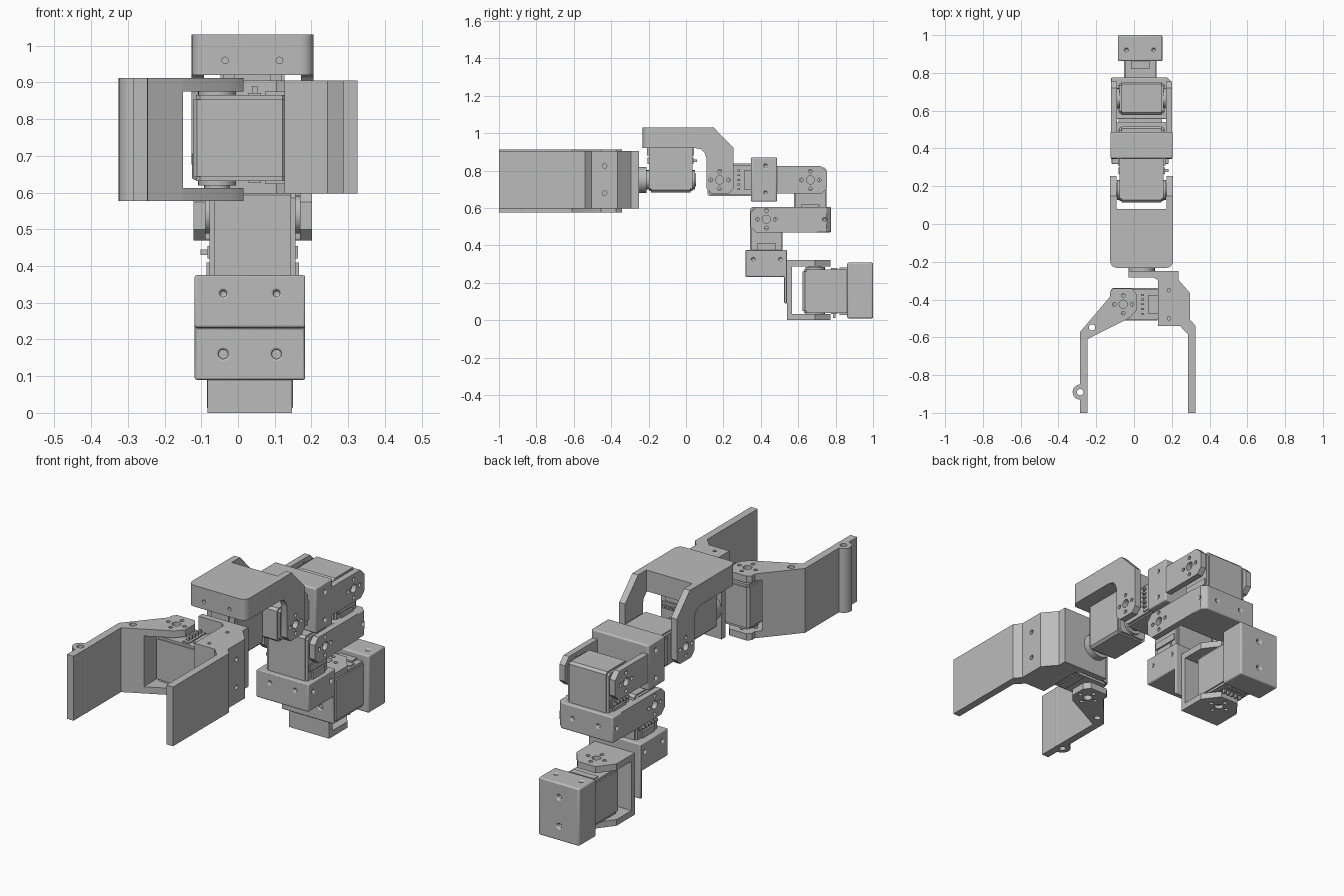
import bpy, bmesh
from math import cos, sin, pi
from mathutils import Vector, Matrix

cube = bpy.data.objects.get("Cube")
if cube:
    bpy.data.objects.remove(cube, do_unlink=True)

GREY = bpy.data.materials.new("plain grey")
GREY.use_nodes = True
COLOUR = (0.5, 0.5, 0.5, 1)
GREY.diffuse_color = COLOUR
GREY.node_tree.nodes["Principled BSDF"].inputs["Base Color"].default_value = COLOUR
AXES = {"x": Vector((1, 0, 0)), "y": Vector((0, 1, 0)), "z": Vector((0, 0, 1))}
PARTS = []


def finish(name, bm, keep=True):
    bmesh.ops.recalc_face_normals(bm, faces=bm.faces)
    mesh = bpy.data.meshes.new(name)
    bm.to_mesh(mesh)
    bm.free()
    mesh.materials.append(GREY)
    obj = bpy.data.objects.new(name, mesh)
    bpy.context.collection.objects.link(obj)
    if keep:
        PARTS.append(obj)
    return obj


def place(axis, a, b, c):
    """Point from two profile coordinates and a height along the axis."""
    return {"x": (c, a, b), "y": (a, c, b), "z": (a, b, c)}[axis]


def add_prism(bm, axis, pts, lo, hi):
    ends = [[bm.verts.new(place(axis, a, b, h)) for a, b in pts] for h in (lo, hi)]
    bm.faces.new(ends[0])
    bm.faces.new(ends[1])
    for i in range(len(pts)):
        j = (i + 1) % len(pts)
        bm.faces.new((ends[0][i], ends[0][j], ends[1][j], ends[1][i]))


def circle(a, b, r, n=24):
    return [(a + r * cos(2 * pi * i / n), b + r * sin(2 * pi * i / n)) for i in range(n)]


def rect(a0, a1, b0, b1, cuts=(0, 0, 0, 0)):
    """Rectangle with each corner chamfered, from low-low anticlockwise."""
    c, pts = cuts, []
    pts += [(a0, b0 + c[0]), (a0 + c[0], b0)] if c[0] else [(a0, b0)]
    pts += [(a1 - c[1], b0), (a1, b0 + c[1])] if c[1] else [(a1, b0)]
    pts += [(a1, b1 - c[2]), (a1 - c[2], b1)] if c[2] else [(a1, b1)]
    pts += [(a0 + c[3], b1), (a0, b1 - c[3])] if c[3] else [(a0, b1)]
    return pts


def prism(name, axis, *pieces):
    bm = bmesh.new()
    for pts, lo, hi in pieces:
        add_prism(bm, axis, pts, lo, hi)
    return finish(name, bm)


def drill(obj, axis, holes, lo, hi):
    """Cut round holes (a, b, radius) from lo to hi along an axis."""
    bm = bmesh.new()
    for a, b, r in holes:
        add_prism(bm, axis, circle(a, b, r, 16), lo, hi)
    cutter = finish("hole_cutter", bm, False)
    cutter.hide_render = True
    mod = obj.modifiers.new("holes", "BOOLEAN")
    mod.object, mod.operation, mod.solver = cutter, "DIFFERENCE", "EXACT"
    bpy.context.view_layer.objects.active = obj
    bpy.ops.object.modifier_apply(modifier=mod.name)
    bpy.data.objects.remove(cutter, do_unlink=True)


def soften(obj, width, segments=3):
    mod = obj.modifiers.new("soft edges", "BEVEL")
    mod.width, mod.segments, mod.limit_method = width, segments, "ANGLE"
    return obj


def horn_holes(a, b):
    """Centre hole and four screw holes of a joint."""
    return [(a, b, 0.022)] + [(u, v, 0.01) for u, v in circle(a, b, 0.047, 4)]


def servo(name, centre, into, axis):
    """Motor with its shaft on local z and its body running along local x."""
    x, z = Vector(into), Vector(axis)
    m = Matrix((x, z.cross(x), z)).transposed().to_4x4()
    m.translation = centre
    bm = bmesh.new()
    add_prism(bm, "z", rect(-0.066, 0.19, -0.087, 0.087, (0.012,) * 4), -0.105, 0.105)
    add_prism(bm, "z", rect(-0.058, 0.19, -0.08, 0.08, (0.012,) * 4), -0.117, 0.117)
    for s in (-1, 1):
        add_prism(bm, "z", circle(0, 0, 0.052), s * 0.11, s * 0.13)
        add_prism(bm, "z", circle(0, 0, 0.035), s * 0.11, s * 0.136)
        add_prism(bm, "z", rect(0.085, 0.12, -0.07, 0.07), s * 0.11, s * 0.123)
        add_prism(bm, "z", rect(0.13, 0.19, -0.05, 0.05), s * 0.11, s * 0.126)
    for i in range(-2, 3):
        add_prism(bm, "z", rect(0.095, 0.11, i * 0.025 - 0.005, i * 0.025 + 0.005), 0.11, 0.142)
    bm.transform(m)
    return finish(name, bm)


X, Y, Z = AXES["x"], AXES["y"], AXES["z"]
MID = 0.04
ARMS = ((-0.121, -0.089), (0.169, 0.201))

# Base: motor, its rear housing and the turning bracket
servo("base_motor", (0.033, 0.69, 0.155), Y, -Z)
base = soften(prism("base_housing", "z", (rect(-0.085, 0.15, 0.862, 1), 0.01, 0.308)), 0.008)
drill(base, "y", [(0.033, 0.085, 0.011), (0.033, 0.235, 0.011)], 0.97, 1.1)
drill(base, "z", [(-0.04, 0.92, 0.009), (0.105, 0.92, 0.009)], 0.28, 0.4)

arm = rect(-0.083, 0.147, 0.54, 0.772, (0, 0.07, 0.07, 0))
arm = [(-0.083, 0.54), (0.147, 0.54), (0.147, 0.69), (0.085, 0.772), (-0.02, 0.772), (-0.083, 0.69)]
bracket = prism("base_bracket", "z", (arm, 0, 0.032), (arm, 0.288, 0.322),
                (rect(-0.083, 0.147, 0.54, 0.568), 0.016, 0.305))
drill(bracket, "z", horn_holes(0.033, 0.69), -0.1, 0.4)

# Shoulder: holder with its hanging plate, motor and link
holder = soften(prism("shoulder_holder", "x",
                      ([(0.318, 0.232), (0.525, 0.232), (0.525, 0.09), (0.541, 0.09),
                        (0.541, 0.375), (0.318, 0.375)], -0.118, 0.183)), 0.006)
drill(holder, "y", [(-0.04, 0.16, 0.013), (0.105, 0.16, 0.013)], 0.5, 0.6)
drill(holder, "y", [(-0.04, 0.325, 0.009), (0.105, 0.325, 0.009)], 0.2, 0.34)
for lo, hi in ((-0.2, -0.1), (0.165, 0.3)):
    drill(holder, "x", [(0.36, 0.325, 0.009), (0.505, 0.325, 0.009)], lo, hi)
servo("shoulder_motor", (MID, 0.43, 0.54), -Z, -X)

side = rect(0.345, 0.70, 0.47, 0.605, (0.03, 0, 0, 0.03))
for side_name, (lo, hi) in zip(("right", "left"), ARMS):
    link = prism("upper_link_arm_" + side_name, "x", (side, lo, hi))
    drill(link, "x", horn_holes(0.43, 0.54), lo - 0.1, hi + 0.1)
elbow = prism("elbow_holder", "z",
              (rect(-0.121, 0.201, 0.555, 0.775, (0, 0.025, 0.025, 0)), 0.47, 0.605))
elbow = soften(elbow, 0.006)
drill(elbow, "y", [(-0.035, 0.538, 0.009), (0.113, 0.538, 0.009)], 0.74, 0.9)
for lo, hi in ((-0.2, -0.1), (0.18, 0.3)):
    drill(elbow, "x", [(0.59, 0.538, 0.009), (0.74, 0.538, 0.009)], lo, hi)

# Elbow motor and forearm
servo("elbow_motor", (MID, 0.665, 0.75), -Z, -X)
side = rect(0.45, 0.755, 0.678, 0.825, (0, 0.03, 0.035, 0))
for side_name, (lo, hi) in zip(("right", "left"), ARMS):
    link = prism("forearm_arm_" + side_name, "x", (side, lo, hi))
    drill(link, "x", horn_holes(0.665, 0.75), lo - 0.1, hi + 0.1)
fore = soften(prism("forearm_holder", "y", (rect(-0.125, 0.205, 0.635, 0.87), 0.347, 0.487)), 0.008)
for lo, hi in ((-0.2, -0.1), (0.18, 0.3)):
    drill(fore, "x", [(0.425, 0.825, 0.009), (0.425, 0.68, 0.009)], lo, hi)

# Wrist pitch motor and the hooked wrist link
servo("wrist_pitch_motor", (MID, 0.18, 0.75), Y, X)
hook = [(0.05, 0.92), (0.05, 1.03), (0.148, 1.03), (0.255, 0.92), (0.255, 0.705), (0.228, 0.677),
        (0.137, 0.677), (0.11, 0.705), (0.11, 0.865), (0.1, 0.895), (0.08, 0.914)]
for side_name, (lo, hi) in zip(("right", "left"), ((-0.126, -0.092), (0.172, 0.206))):
    link = prism("wrist_arm_" + side_name, "x", (hook, lo, hi))
    drill(link, "x", horn_holes(0.18, 0.75), lo - 0.1, hi + 0.1)
front = [(-0.126, 0.08)]
for cx, start in ((-0.091, pi), (0.171, 1.5 * pi)):
    front += [(cx + 0.035 * cos(start + i * pi / 12), -0.197 + 0.035 * sin(start + i * pi / 12))
              for i in range(7)]
front.append((0.206, 0.08))
cap = prism("wrist_cap", "z", (front, 0.92, 1.03))
drill(cap, "y", [(-0.035, 0.96, 0.009), (0.113, 0.96, 0.009)], -0.3, -0.2)

# Wrist roll motor and its output coupling
servo("wrist_roll_motor", (MID, -0.082, 0.75), Z, Y)
prism("wrist_coupling", "y", (circle(MID, 0.75, 0.07, 32), -0.255, -0.21))

# Gripper: fixed jaw with motor housing
fixed = [(-0.03, -0.25), (0.235, -0.25), (0.235, -0.295), (0.296, -0.365), (0.296, -0.505),
         (0.326, -0.54), (0.326, -1), (0.287, -1), (0.287, -0.585), (0.244, -0.54),
         (0.127, -0.54), (0.127, -0.3), (0.105, -0.282), (-0.03, -0.282)]
jaw = prism("fixed_jaw", "z", (fixed, 0.597, 0.905))
drill(jaw, "z", [(0.185, -0.35, 0.009), (0.185, -0.5, 0.009)], 0.88, 1)
drill(jaw, "x", [(-0.435, 0.825, 0.012), (-0.435, 0.68, 0.012)], 0.27, 0.4)
servo("gripper_motor", (-0.057, -0.425, 0.749), X, Z)

# Moving jaw: two pivot plates, wall and rounded eyelet
plate = [(-0.286, -0.572), (-0.127, -0.385), (-0.127, -0.36), (-0.11, -0.342), (-0.01, -0.342),
         (0.015, -0.375), (0.015, -0.455), (-0.02, -0.495), (-0.247, -0.61)]
wall = [(-0.286, -0.572), (-0.15, -0.412), (-0.15, -0.561), (-0.247, -0.61),
        (-0.247, -1), (-0.286, -1)]
for level, lo, hi in (("lower", 0.577, 0.612), ("upper", 0.876, 0.912)):
    pivot = prism("moving_jaw_plate_" + level, "z", (plate, lo, hi))
    drill(pivot, "z", horn_holes(-0.057, -0.425) + [(-0.222, -0.548, 0.017)], lo - 0.1, hi + 0.1)
moving = prism("moving_jaw_wall", "z", (wall, 0.577, 0.912))
eyelet = prism("moving_jaw_eyelet", "z", (circle(-0.285, -0.89, 0.04), 0.577, 0.912))
drill(moving, "z", [(-0.222, -0.548, 0.017), (-0.285, -0.89, 0.017)], 0.5, 1)
drill(eyelet, "z", [(-0.285, -0.89, 0.017)], 0.5, 1)

# Smooth round surfaces while keeping machined edges sharp
bpy.ops.object.select_all(action="DESELECT")
for part in PARTS:
    part.select_set(True)
bpy.context.view_layer.objects.active = PARTS[0]
bpy.ops.object.shade_smooth_by_angle()
